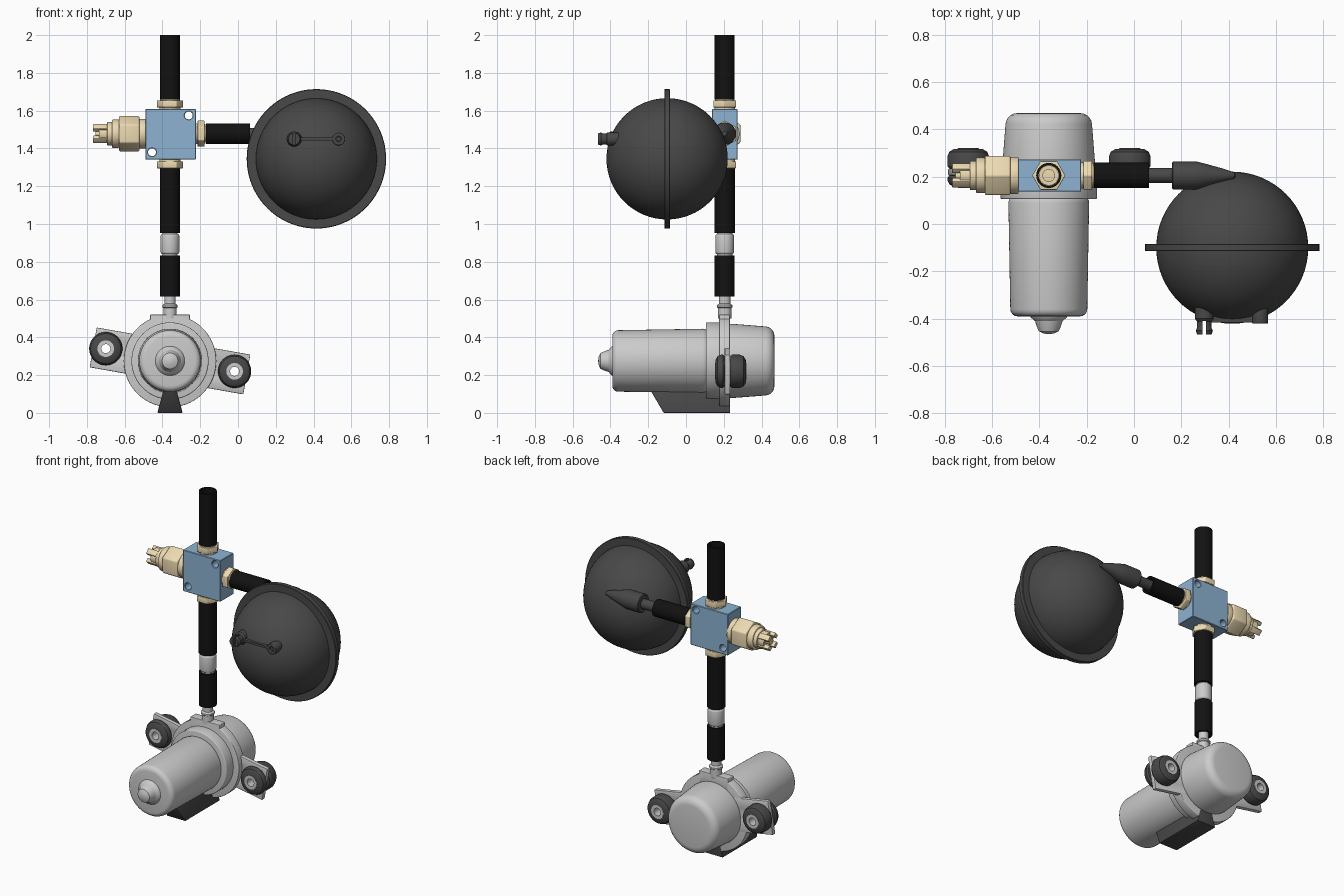
import bpy, bmesh, math
from mathutils import Matrix, Vector

if "Cube" in bpy.data.objects:
    bpy.data.objects.remove(bpy.data.objects["Cube"])


def mat(name, *rgb):
    m = bpy.data.materials.new(name)
    m.diffuse_color = (*rgb, 1)
    m.use_nodes = True
    m.node_tree.nodes["Principled BSDF"].inputs["Base Color"].default_value = m.diffuse_color
    return m


BRASS = mat("brass", 0.84, 0.70, 0.44)
BLUE = mat("blue", 0.27, 0.45, 0.65)
BLACK = mat("black_rubber", 0.006, 0.006, 0.006)
DARK = mat("dark_plastic", 0.065, 0.065, 0.065)


def finish(name, bm, material=None, bevel=0, segs=3, cutters=()):
    bmesh.ops.recalc_face_normals(bm, faces=bm.faces)
    me = bpy.data.meshes.new(name)
    bm.to_mesh(me)
    bm.free()
    ob = bpy.data.objects.new(name, me)
    bpy.context.collection.objects.link(ob)
    if material:
        me.materials.append(material)
    bpy.ops.object.select_all(action='DESELECT')
    ob.select_set(True)
    bpy.context.view_layer.objects.active = ob
    for c in cutters:
        mod = ob.modifiers.new("cut", 'BOOLEAN')
        mod.object = c
        mod.solver = 'EXACT'
        bpy.ops.object.modifier_apply(modifier=mod.name)
        bpy.data.objects.remove(c)
    if bevel:
        mod = ob.modifiers.new("bevel", 'BEVEL')
        mod.width, mod.segments, mod.limit_method = bevel, segs, 'ANGLE'
        mod.angle_limit = math.radians(35)
        bpy.ops.object.modifier_apply(modifier=mod.name)
    bpy.ops.object.shade_smooth_by_angle(angle=math.radians(32))
    return ob


def lathe(name, prof, at, axis='Z', material=None, n=48, ring=False, phase=0.0, **kw):
    """Revolve (radius, offset) points about an axis; ring closes the profile."""
    bm = bmesh.new()
    rows = []
    for r, t in prof:
        row = []
        for i in range(1 if r == 0 else n):
            a = 2 * math.pi * i / n + phase
            u, v = r * math.cos(a), r * math.sin(a)
            p = {'X': (t, u, v), 'Y': (u, t, v), 'Z': (u, v, t)}[axis]
            row.append(bm.verts.new(Vector(p) + Vector(at)))
        rows.append(row)
    pairs = list(zip(rows, rows[1:])) + ([(rows[-1], rows[0])] if ring else [])
    for a, b in pairs:
        for i in range(n):
            q = [a[i % len(a)], a[(i + 1) % n % len(a)], b[(i + 1) % n % len(b)], b[i % len(b)]]
            bm.faces.new(list(dict.fromkeys(q)))
    if not ring:
        for row in (rows[0], rows[-1]):
            if len(row) > 1:
                bm.faces.new(row)
    return finish(name, bm, material, **kw)


def tube(name, r0, r1, a, b, at, axis='Z', material=None, **kw):
    return lathe(name, [(r0, a), (r1, a), (r1, b), (r0, b)], at, axis, material, ring=True, **kw)


def rod(name, r, a, b, at, axis='Z', material=None, **kw):
    return lathe(name, [(r, a), (r, b)], at, axis, material, **kw)


def box(name, lo, hi, material=None, rot=None, **kw):
    lo, hi = Vector(lo), Vector(hi)
    bm = bmesh.new()
    bmesh.ops.create_cube(bm, size=1)
    bmesh.ops.scale(bm, vec=hi - lo, verts=bm.verts)
    if rot:
        bmesh.ops.rotate(bm, cent=(0, 0, 0), matrix=rot, verts=bm.verts)
    bmesh.ops.translate(bm, vec=(lo + hi) / 2, verts=bm.verts)
    return finish(name, bm, material, **kw)


PX, PY, PZ = -0.36, 0.205, 0.275      # pump axis and hose line
HZ = 1.478                            # side port height
pump, line, side = (PX, 0, PZ), (PX, PY, 0), (0, PY, HZ)

# Pump: motor barrel, collar, rear can, mounting disc
lathe("motor_barrel", [(0, -0.39), (0.162, -0.39), (0.171, 0.12), (0, 0.12)], pump, 'Y', n=72, bevel=0.03, segs=4)
lathe("motor_nose", [(0.085, -0.37), (0.076, -0.395), (0.058, -0.41), (0.05, -0.435),
                     (0.042, -0.453), (0.02, -0.463), (0, -0.465)], pump, 'Y')
rod("pump_collar", 0.204, 0.105, 0.2, pump, 'Y', n=72, bevel=0.006)
lathe("rear_can", [(0, 0.2), (0.2, 0.2), (0.179, 0.468), (0, 0.468)], pump, 'Y', n=72, bevel=0.045, segs=5)
rod("mounting_disc", 0.245, 0.175, 0.232, pump, 'Y', n=72, bevel=0.004)
box("outlet_pad", (PX - 0.105, 0.175, 0.44), (PX + 0.105, 0.232, 0.52), bevel=0.004)

# Mounting bracket with rubber grommets
mounts = [(-0.70, 0.34), (-0.018, 0.22)]
cuts = [rod("grommet_cutter", 0.044, 0.1, 0.35, (x, 0, z), 'Y') for x, z in mounts]
box("mounting_bracket", (PX - 0.413, 0.205, PZ - 0.107), (PX + 0.413, 0.233, PZ + 0.107),
    rot=Matrix.Rotation(math.radians(10), 3, 'Y'), cutters=cuts, bevel=0.004, segs=2)
for side_name, (x, z) in zip(("left", "right"), mounts):
    lathe(side_name + "_grommet",
          [(0.043, 0.155), (0.062, 0.157), (0.08, 0.168), (0.088, 0.185), (0.088, 0.195), (0.08, 0.205),
           (0.055, 0.207), (0.055, 0.231), (0.08, 0.233), (0.088, 0.245), (0.088, 0.285), (0.08, 0.305),
           (0.062, 0.316), (0.043, 0.318)], (x, 0, z), 'Y', DARK, ring=True)
    tube(side_name + "_grommet_sleeve", 0.024, 0.044, 0.153, 0.32, (x, 0, z), 'Y')

# Dark foot: wedge section with slanted front
bm = bmesh.new()
bmesh.ops.create_cube(bm, size=1)
for v in bm.verts:
    low, front = v.co.z < 0, v.co.y < 0
    half = 0.067 if low else 0.022
    v.co = (PX + math.copysign(half, v.co.x),
            (-0.118 if low else -0.215) if front else 0.234, 0 if low else 0.165)
finish("pump_foot", bm, DARK, bevel=0.004, segs=2)

# Outlet nozzle and vertical hose line
lathe("outlet_nozzle", [(0.035, 0.5), (0.035, 0.555), (0.041, 0.56), (0.041, 0.57), (0.03, 0.578),
                        (0.03, 0.64), (0.02, 0.64), (0.02, 0.5)], line, ring=True)
tube("lower_hose", 0.04, 0.053, 0.617, 0.832, line, material=BLACK)
tube("middle_hose", 0.04, 0.054, 0.953, 1.295, line, material=BLACK)
tube("upper_hose", 0.043, 0.053, 1.66, 2.0, line, material=BLACK)
rod("check_valve_body", 0.05, 0.84, 0.948, line, bevel=0.012)
rod("check_valve_core", 0.041, 0.79, 0.99, line)

# Distribution block with two through holes
cuts = [rod("hole_cutter", 0.021, 0.05, 0.35, (x, 0, z), 'Y', n=32) for x, z in ((-0.261, 1.575), (-0.455, 1.38))]
box("distribution_block", (-0.491, 0.137, 1.341), (-0.223, 0.273, 1.608), BLUE, cutters=cuts, bevel=0.003, segs=1)


# Brass hose fittings: hex nut, seat and barb
def fitting(name, at, axis, base, d, phase):
    rod(name + "_seat", 0.055, base, base + d * 0.012, at, axis, BRASS)
    rod(name + "_nut", 0.07, base + d * 0.01, base + d * 0.047, at, axis, BRASS, n=6, phase=phase, bevel=0.004)
    tube(name + "_collar", 0.025, 0.052, base + d * 0.046, base + d * 0.053, at, axis, BRASS)
    tube(name + "_barb", 0.025, 0.042, base + d * 0.046, base + d * 0.2, at, axis, BRASS)


fitting("top_fitting", line, 'Z', 1.607, 1, 0)
fitting("bottom_fitting", line, 'Z', 1.342, -1, 0)
fitting("side_fitting", side, 'X', -0.224, 1, math.pi / 2)

# Pressure switch on the left port
rod("switch_seat", 0.078, -0.525, -0.488, side, 'X', BRASS, bevel=0.004)
rod("switch_nut", 0.096, -0.63, -0.522, side, 'X', BRASS, n=6, phase=math.pi / 2, bevel=0.008)
rod("switch_collar", 0.075, -0.668, -0.628, side, 'X', BRASS, bevel=0.006)
rod("switch_shoulder", 0.062, -0.693, -0.665, side, 'X', BRASS, bevel=0.004)
tube("switch_plug_ring", 0.034, 0.05, -0.735, -0.69, side, 'X', BRASS)
rod("switch_plug_core", 0.022, -0.755, -0.69, side, 'X', BRASS, bevel=0.003)
for i in range(4):
    a = math.pi / 4 + i * math.pi / 2
    c = Vector((-0.728, PY + 0.043 * math.cos(a), HZ + 0.043 * math.sin(a)))
    h = Vector((0.04, 0.018, 0.012))
    box(f"switch_prong_{i + 1}", c - h, c + h, BRASS, rot=Matrix.Rotation(a + math.pi / 2, 3, 'X'), bevel=0.003)

# Horizontal hose and reservoir inlet
tube("side_hose", 0.042, 0.054, -0.17, 0.063, side, 'X', BLACK)
lathe("reservoir_inlet", [(0.031, -0.03), (0.031, 0.16), (0.054, 0.16), (0.059, 0.165), (0.059, 0.265),
                          (0.05, 0.30), (0.028, 0.38), (0.012, 0.425), (0, 0.43)], side, 'X', DARK)

# Spherical reservoir with rim
ball = (0.415, -0.1, 1.345)
lathe("reservoir_sphere", [(0.321 * math.sin(math.pi * i / 32) if 0 < i < 32 else 0,
                            -0.321 * math.cos(math.pi * i / 32)) for i in range(33)], ball, 'Y', DARK, n=72)
rod("reservoir_rim", 0.369, -0.015, 0.016, ball, 'Y', DARK, n=96, bevel=0.003, segs=1)

# Front cap: split clip, strap and post
clip, post = (0.297, 0, 1.45), (0.533, 0, 1.45)
cut = box("slot_cutter", (0.289, -0.5, 1.38), (0.305, -0.41, 1.52))
lathe("clip_peg", [(0.04, -0.34), (0.04, -0.40), (0.031, -0.412), (0.031, -0.44), (0.036, -0.45), (0.031, -0.466)],
      clip, 'Y', DARK, n=32, cutters=[cut])
box("cap_strap", (0.32, -0.416, 1.443), (0.52, -0.385, 1.457), DARK)
tube("cap_ring", 0.014, 0.034, -0.42, -0.34, post, 'Y', DARK, n=32, bevel=0.004)
rod("cap_pin", 0.012, -0.41, -0.34, post, 'Y', DARK, n=24)

# Cutters are already consumed; hide any that remain
for ob in bpy.data.objects:
    if "cutter" in ob.name:
        ob.hide_render = True
